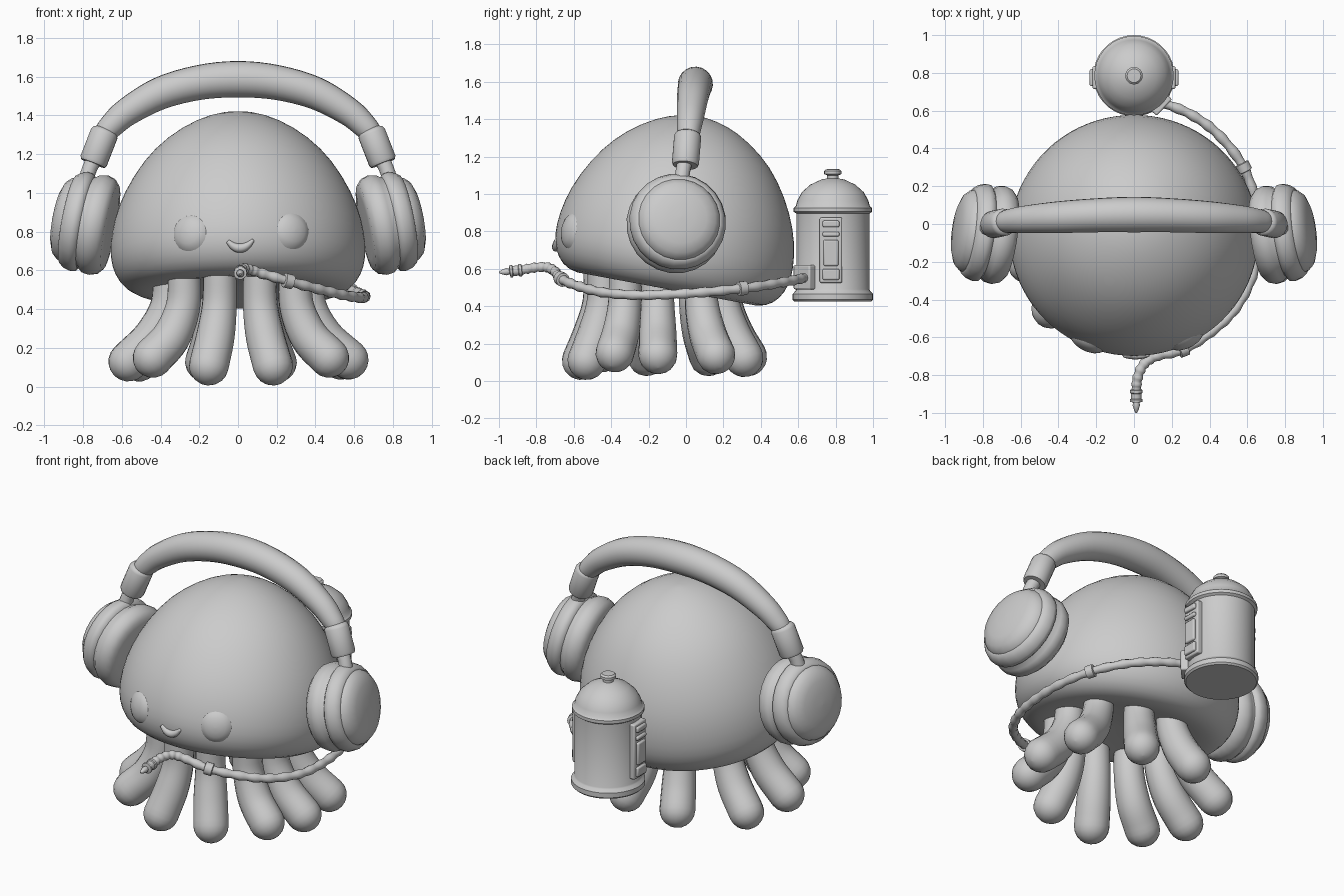
import bpy, bmesh, math
from mathutils import Vector, Quaternion
from mathutils.bvhtree import BVHTree

if "Cube" in bpy.data.objects:
    bpy.data.objects.remove(bpy.data.objects["Cube"])

GREY = (0.6, 0.6, 0.6, 1)
clay = bpy.data.materials.new("plain grey")
clay.use_nodes = True
clay.diffuse_color = GREY
clay.node_tree.nodes["Principled BSDF"].inputs["Base Color"].default_value = GREY


def finish(name, bm, angle=40, subdiv=0, bevel=0):
    """Turn a bmesh into a shaded, coloured object."""
    bmesh.ops.recalc_face_normals(bm, faces=bm.faces)
    mesh = bpy.data.meshes.new(name)
    bm.to_mesh(mesh)
    bm.free()
    mesh.materials.append(clay)
    ob = bpy.data.objects.new(name, mesh)
    bpy.context.collection.objects.link(ob)
    if bevel:
        mod = ob.modifiers.new("bevel", 'BEVEL')
        mod.width, mod.segments = bevel, 2
    if subdiv:
        mod = ob.modifiers.new("subdivision", 'SUBSURF')
        mod.levels = mod.render_levels = subdiv
    bpy.ops.object.select_all(action='DESELECT')
    ob.select_set(True)
    bpy.context.view_layer.objects.active = ob
    bpy.ops.object.shade_smooth_by_angle(angle=math.radians(angle))
    return ob


def skin_rings(bm, rings):
    """Bridge rings of vertices and close both ends."""
    n = len(rings[0])
    for a, b in zip(rings, rings[1:]):
        for i in range(n):
            j = (i + 1) % n
            bm.faces.new((a[i], a[j], b[j], b[i]))
    bm.faces.new(rings[0])
    bm.faces.new(rings[-1])


def ring(bm, centre, quat, radius, sides):
    turn = [2 * math.pi * i / sides for i in range(sides)]
    return [bm.verts.new(centre + quat @ Vector((radius * math.cos(a), radius * math.sin(a), 0)))
            for a in turn]


def lathe(name, profile, origin, axis, sides=32, **kw):
    """Revolve (radius, height) points around an axis."""
    bm = bmesh.new()
    axis = Vector(axis).normalized()
    quat = Vector((0, 0, 1)).rotation_difference(axis)
    skin_rings(bm, [ring(bm, Vector(origin) + axis * h, quat, max(r, 0.002), sides)
                    for r, h in profile])
    return finish(name, bm, **kw)


def spline(points, steps):
    """Catmull-Rom samples through points of any dimension."""
    p = [Vector(q) for q in points]
    p = [2 * p[0] - p[1]] + p + [2 * p[-1] - p[-2]]
    out = []
    for a, b, c, d in zip(p, p[1:], p[2:], p[3:]):
        for s in range(steps):
            t = s / steps
            out.append(0.5 * (2 * b + (c - a) * t + (2 * a - 5 * b + 4 * c - d) * t * t
                              + (3 * b - a - 3 * c + d) * t ** 3))
    return out + [p[-2]]


def tube(name, points, steps=6, sides=16, round_end=False, ripple=0, **kw):
    """Sweep a circle along points given as (x, y, z, radius)."""
    samples = spline(points, steps)
    if round_end:
        last, r = samples[-1], samples[-1].w
        way = (last - samples[-2]).xyz.normalized()
        for k in range(1, 6):
            a = k * math.pi / 10.2
            samples.append(Vector((*(last.xyz + way * r * math.sin(a)), r * math.cos(a))))
    bm = bmesh.new()
    rings, quat, old = [], Quaternion(), Vector((0, 0, 1))
    for i, s in enumerate(samples):
        way = (samples[min(i + 1, len(samples) - 1)] - samples[max(i - 1, 0)]).xyz.normalized()
        quat = old.rotation_difference(way) @ quat
        old = way
        rings.append(ring(bm, s.xyz, quat, s.w + ripple * math.sin(i * 1.6), sides))
    skin_rings(bm, rings)
    return finish(name, bm, **kw)


def block(name, centre, size, turn=0, bevel=0.008):
    bm = bmesh.new()
    bmesh.ops.create_cube(bm, size=1)
    bmesh.ops.scale(bm, vec=size, verts=bm.verts)
    ob = finish(name, bm, bevel=bevel)
    ob.location, ob.rotation_euler.z = centre, turn
    return ob


# Dome body, leaning back
body = lathe("body", [(0, .03), (.3, .015), (.44, -.015), (.54, -.005), (.605, .05), (.64, .13),
                      (.648, .22), (.63, .36), (.575, .51), (.48, .67), (.365, .79), (.22, .883),
                      (.1, .923), (0, .932)],
             (0, -.1, .5), (0, .182, .983), sides=40, subdiv=1, angle=80)
body.scale.x = 1.025

# Face, set on the surface of the body
bpy.context.view_layer.update()
tree = BVHTree.FromObject(body, bpy.context.evaluated_depsgraph_get())


def on_face(x, z):
    hit = tree.ray_cast(Vector((x / body.scale.x, -2, z)), Vector((0, 1, 0)))
    return Vector((x, hit[0].y, hit[0].z)), hit[1]


for x, z, label in ((.285, .805, "left"), (-.255, .795, "right")):
    spot, normal = on_face(x, z)
    lathe(label + "_eye", [(.095, -.012), (.082, .002), (.06, .014), (.03, .022), (0, .024)],
          spot, normal, sides=24, angle=80)
smile = []
for k in range(-3, 4):
    spot, normal = on_face(.01 + k * .021, .715 + .004 * k * k)
    smile.append((*spot, .024 - .0015 * k * k))
tube("mouth", smile, steps=3, sides=10, round_end=True, angle=80)

# Ten tentacles bending outward
feet = [(-.15, -.56, .11), (.18, -.53, .11), (-.44, -.45, .15), (.47, -.38, .15), (-.565, -.21, .13),
        (.57, -.15, .14), (-.51, .12, .13), (.53, .16, .14), (-.17, .33, .13), (.2, .31, .125)]
for i, (x, y, z) in enumerate(feet):
    rx, ry = x * .63, -.16 + (y + .16) * .76
    tube(f"tentacle_{i + 1}",
         [(rx, ry, .6, .085), (rx * 1.02, ry, .42, .09),
          (rx + (x - rx) * .4, ry + (y - ry) * .4, .26, .1), (x, y, z, .104)],
         steps=5, round_end=True, angle=80)

# Headphones
half = [(.69, .012, 1.305, .056), (.655, .016, 1.345, .064), (.57, .025, 1.42, .073),
        (.4, .036, 1.515, .084), (.2, .046, 1.57, .09)]
tube("headband", [(-x, y, z, r) for x, y, z, r in half] + [(0, .05, 1.587, .094)] + half[::-1],
     steps=4, sides=20, angle=50)
cup = [(.17, -.13), (.222, -.125), (.25, -.1), (.263, -.06), (.257, -.025), (.24, -.003),
       (.24, .003), (.257, .015), (.261, .04), (.25, .075), (.23, .1), (.22, .102),
       (.215, .115), (.19, .143), (.14, .162), (.07, .172), (0, .175)]
for side, label in ((1, "left"), (-1, "right")):
    lathe(label + "_ear_cup", cup, (side * .78, -.05, .845), (side, .14, .19), sides=24, angle=50)
    slope = (side * .07, -.015, -.18)
    lathe(label + "_band_socket", [(.05, -.01), (.066, 0), (.073, .015), (.073, .165), (.066, .18), (.03, .18)],
          (side * .685, .01, 1.32), slope, sides=20)
    tube(label + "_cup_arm", [(side * .74, -.005, 1.18, .042), (side * .775, -.02, 1.1, .04),
                              (side * .79, -.03, 1.0, .05)], steps=3, sides=12)

# Canister with domed lid and knob
lathe("canister", [(0, .425), (.205, .425), (.215, .435), (.215, .465), (.2, .482), (.195, .49),
                   (.195, .895), (.21, .905), (.21, .925), (.198, .935), (.19, .965), (.165, 1.01),
                   (.12, 1.05), (.06, 1.078), (.03, 1.083), (.03, 1.1), (.046, 1.106),
                   (.046, 1.122), (.036, 1.132), (0, 1.134)], (0, .785, 0), (0, 0, 1), sides=36)
for side, label in ((1, "left"), (-1, "right")):
    x = side * .2
    block(label + "_gauge_base", (x, .775, .7), (.04, .12, .35))
    for z, h in ((.84, .035), (.785, .025), (.57, .06)):
        block(f"{label}_gauge_bar", (x + side * .02, .775, z), (.03, .09, h))
    block(f"{label}_gauge_panel", (x + side * .02, .775, .685), (.03, .08, .14))
block("hose_port", (.135, .64, .555), (.07, .12, .13), turn=-.75)

# Hose around the left side, with collars and nozzle
hose = [(.13, .65, .555), (.3, .58, .54), (.45, .47, .52), (.58, .3, .495), (.645, .1, .475),
        (.655, -.1, .463), (.625, -.28, .46), (.535, -.45, .475), (.41, -.57, .505), (.26, -.665, .545),
        (.12, -.7, .585), (.05, -.745, .608), (.018, -.82, .605), (.012, -.89, .59)]
tube("hose", [(*p, .026) for p in hose], steps=8, sides=10, ripple=.003, angle=80)
collar = [(.028, -.025), (.038, -.022), (.038, .022), (.028, .025)]
lathe("rear_hose_collar", collar, hose[3], (.5, -1, -.12), sides=14)
lathe("front_hose_collar", collar, hose[9], (-1, -.4, .25), sides=14)
lathe("nozzle", [(.024, 0), (.034, .004), (.034, .018), (.028, .022), (.028, .05), (.034, .054),
                 (.034, .066), (.016, .07), (.02, .085), (.012, .11), (.004, .125)],
      (.012, -.875, .593), (0, -1, -.1), sides=14)
